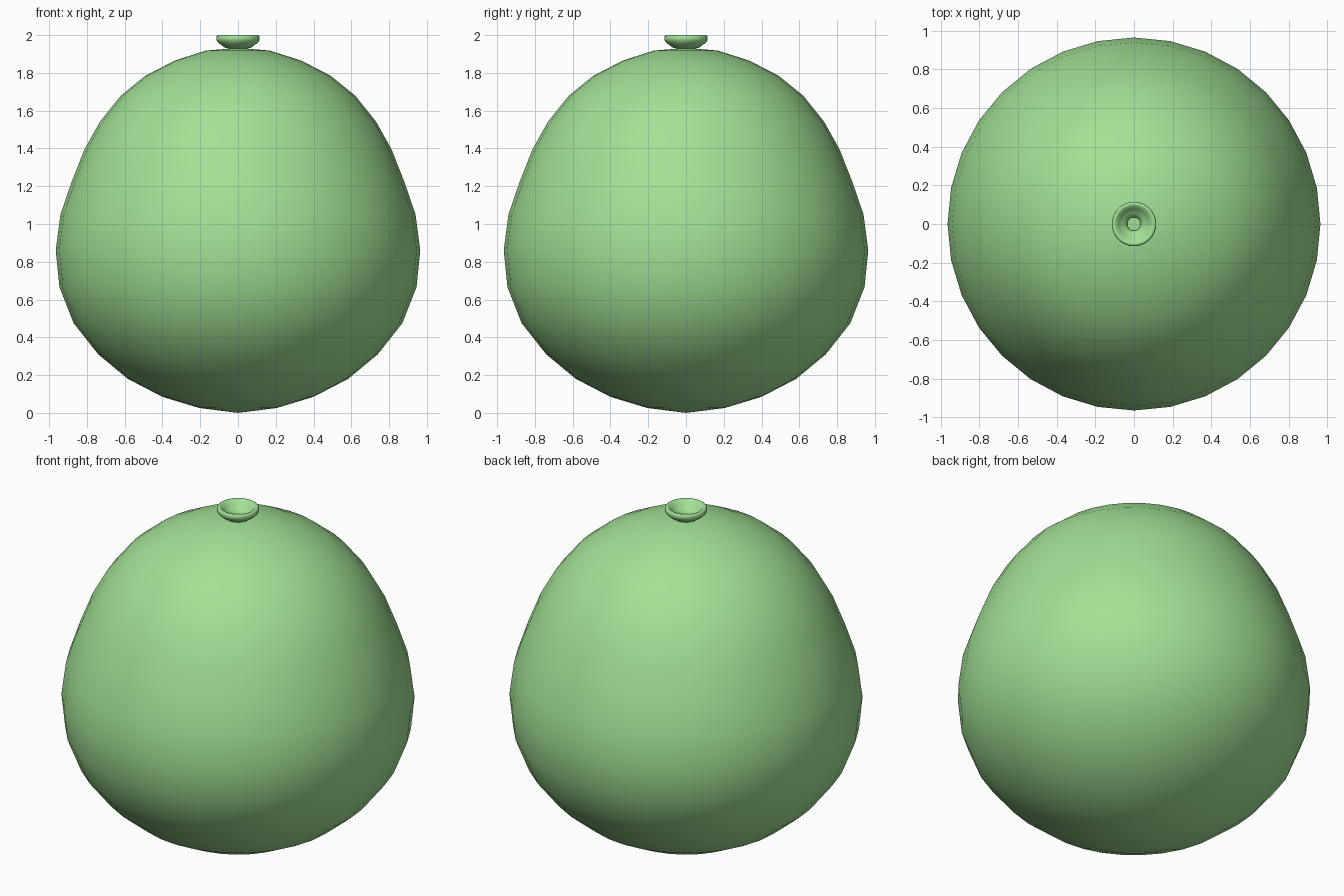
import bpy, bmesh, math

if "Cube" in bpy.data.objects:
    bpy.data.objects.remove(bpy.data.objects["Cube"])

green = bpy.data.materials.new("balloon_green")
green.diffuse_color = (0.36, 0.75, 0.30, 1)
green.use_nodes = True
green.node_tree.nodes["Principled BSDF"].inputs["Base Color"].default_value = green.diffuse_color


def lathe(name, profile, segments, closed=False):
    """Revolve an (r, z) profile about z; r = 0 points become poles."""
    bm = bmesh.new()
    rings = []
    for r, z in profile:
        if r == 0:
            rings.append([bm.verts.new((0, 0, z))] * segments)
        else:
            rings.append([bm.verts.new((r * math.cos(2 * math.pi * i / segments),
                                        r * math.sin(2 * math.pi * i / segments), z))
                          for i in range(segments)])
    if closed:
        rings.append(rings[0])
    for a, b in zip(rings, rings[1:]):
        for i in range(segments):
            j = (i + 1) % segments
            bm.faces.new(list(dict.fromkeys((a[i], a[j], b[j], b[i]))))
    bmesh.ops.recalc_face_normals(bm, faces=bm.faces[:])
    mesh = bpy.data.meshes.new(name)
    bm.to_mesh(mesh)
    bm.free()
    mesh.shade_smooth()
    mesh.materials.append(green)
    obj = bpy.data.objects.new(name, mesh)
    bpy.context.collection.objects.link(obj)
    return obj


# Inflated body: widest below the middle, tapering upward
lathe("balloon_body", [
    (0, 0.0), (0.205, 0.026), (0.40, 0.085), (0.583, 0.18), (0.74, 0.31),
    (0.87, 0.475), (0.945, 0.665), (0.965, 0.86), (0.94, 1.05), (0.882, 1.22),
    (0.813, 1.395), (0.732, 1.54), (0.62, 1.68), (0.49, 1.785), (0.335, 1.865),
    (0.17, 1.918), (0, 1.932)], 32)

# Flared rolled lip on top, open through the middle
lathe("balloon_lip", [
    (0.035, 1.928), (0.065, 1.931), (0.092, 1.95), (0.11, 1.966), (0.115, 1.978),
    (0.114, 1.994), (0.106, 2.0), (0.094, 1.996), (0.078, 1.976),
    (0.058, 1.957), (0.035, 1.946)], 32, closed=True)
